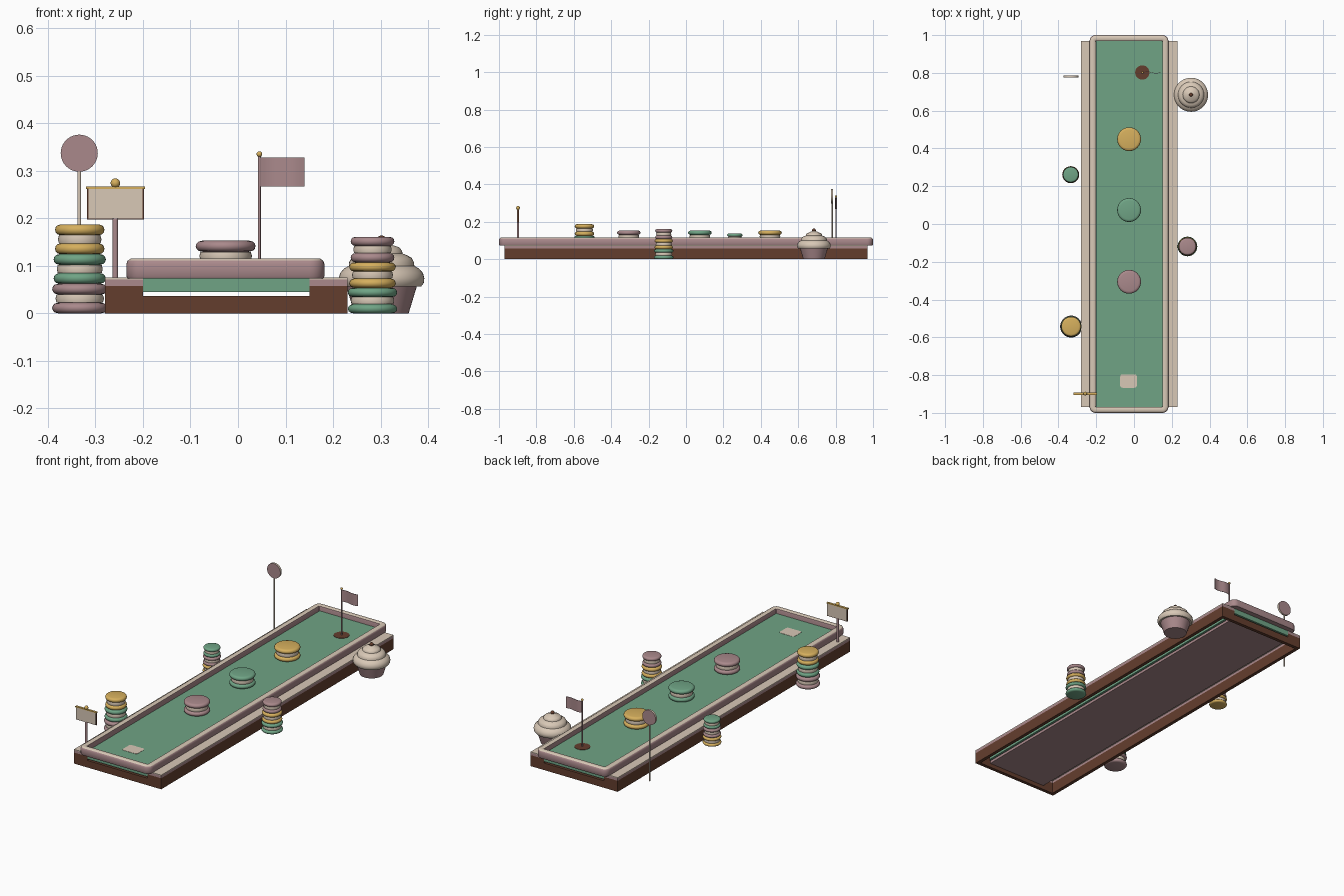
import bpy, bmesh, math
from mathutils import Vector, Matrix

if "Cube" in bpy.data.objects:
    bpy.data.objects.remove(bpy.data.objects["Cube"])

# ---- materials
def mat(name, c):
    m = bpy.data.materials.new(name)
    m.diffuse_color = (*c, 1)
    m.use_nodes = True
    m.node_tree.nodes["Principled BSDF"].inputs["Base Color"].default_value = m.diffuse_color
    return m

CREAM = mat("cream", (.69, .58, .47))
PINK = mat("dusty_pink", (.40, .25, .26))
GREEN = mat("mint_green", (.16, .37, .235))
GOLD = mat("caramel_gold", (.67, .43, .11))
BROWN = mat("chocolate_brown", (.127, .048, .027))

# ---- helpers
def finish(bm, name, mats, smooth=True):
    bmesh.ops.recalc_face_normals(bm, faces=bm.faces)
    me = bpy.data.meshes.new(name)
    bm.to_mesh(me)
    bm.free()
    ob = bpy.data.objects.new(name, me)
    bpy.context.collection.objects.link(ob)
    for m in mats:
        me.materials.append(m)
    if smooth:
        bpy.ops.object.select_all(action='DESELECT')
        ob.select_set(True)
        bpy.context.view_layer.objects.active = ob
        bpy.ops.object.shade_smooth_by_angle(angle=math.radians(40))
    return ob

def box(name, x0, x1, y0, y1, z0, z1, m):
    bm = bmesh.new()
    bmesh.ops.create_cube(bm, size=1)
    for v in bm.verts:
        v.co = Vector(((x0 + x1) / 2 + v.co.x * (x1 - x0),
                       (y0 + y1) / 2 + v.co.y * (y1 - y0),
                       (z0 + z1) / 2 + v.co.z * (z1 - z0)))
    return finish(bm, name, [m], False)

def lathe(name, x, y, profile, mats, pick=None, n=40):
    """Revolve (radius, z) points about a vertical axis; pick(k) gives each band's material."""
    bm = bmesh.new()
    rings = []
    for r, z in profile:
        rings.append([bm.verts.new((x + r * math.cos(t * math.tau / n),
                                    y + r * math.sin(t * math.tau / n), z)) for t in range(n)])
    for k, (a, b) in enumerate(zip(rings, rings[1:])):
        for i in range(n):
            f = bm.faces.new((a[i], a[(i + 1) % n], b[(i + 1) % n], b[i]))
            if pick:
                f.material_index = pick(k)
    bm.faces.new(rings[0][::-1])
    top = bm.faces.new(rings[-1])
    if pick:
        top.material_index = pick(len(profile) - 2)
    return finish(bm, name, mats)

def cylinder(name, x, y, z0, z1, r, m, n=16):
    return lathe(name, x, y, [(r, z0), (r, z1)], [m], n=n)

def ball(name, x, y, z, r, m):
    bm = bmesh.new()
    bmesh.ops.create_uvsphere(bm, u_segments=20, v_segments=12, radius=r,
                              matrix=Matrix.Translation((x, y, z)))
    return finish(bm, name, [m])

def biscuit(name, x, y, z, r, h, m):
    """Two rounded shells with a cream filling between them."""
    s = h * .36
    curve = [(.78, 0), (.9, .08), (.97, .25), (1, .5), (.97, .75), (.9, .92), (.78, 1)]

    def shell(zb):
        return [(r * a, zb + s * b) for a, b in curve]
    fill = [(r * .84, z + s), (r * .88, z + h / 2), (r * .84, z + h - s)]
    lathe(name, x, y, shell(z) + fill + shell(z + h - s), [m, CREAM],
          lambda k: 1 if 6 <= k <= 9 else 0)

def stack(name, x, y, h, layers):
    for i, (r, m) in enumerate(layers):
        biscuit(f"{name}_biscuit_{i + 1}", x, y, i * h, r, h, m)

def rounded_rect(x0, x1, y0, y1, r, seg=6):
    pts = []
    for cx, cy, a in ((x1 - r, y1 - r, 0), (x0 + r, y1 - r, 90),
                      (x0 + r, y0 + r, 180), (x1 - r, y0 + r, 270)):
        for i in range(seg + 1):
            t = math.radians(a + 90 * i / seg)
            pts.append((cx + r * math.cos(t), cy + r * math.sin(t)))
    return pts

# ---- open-bottomed base: outer walls, pink bands, cream ledges, floor panel
for side, xo, xi, s in (("left", -.28, -.2, 1), ("right", .23, .15, -1)):
    w = xo + s * .018
    box(f"{side}_wall", min(xo, w), max(xo, w), -.97, .97, 0, .058, BROWN)
    box(f"{side}_wall_band", min(xo, w), max(xo, w), -.97, .97, .058, .071, PINK)
    box(f"{side}_ledge", min(xo, xi), max(xo, xi), -.97, .97, .071, .075, CREAM)
    for end, y in (("front", -.97), ("back", .952)):
        box(f"{side}_{end}_cap", min(w, xi), max(w, xi), y, y + .018, .037, .058, BROWN)
        box(f"{side}_{end}_cap_band", min(w, xi), max(w, xi), y, y + .018, .058, .071, PINK)
for end, y in (("front", -.97), ("back", .952)):
    box(f"{end}_wall", -.262, .212, y, y + .018, 0, .037, BROWN)
box("floor_panel", -.2, .15, -.95, .95, .02, .035, PINK)

# ---- playing surface and raised rim
box("green_surface", -.2, .15, -.97, .97, .045, .088, GREEN)

bm = bmesh.new()
section = [(.003, .073), (0, .078), (0, .104), (.003, .111), (.009, .115),
           (.025, .115), (.030, .112), (.032, .105), (.032, .073)]
rings = []
for d, z in section:
    pts = rounded_rect(-.235 + d, .182 - d, -1 + d, 1 - d, max(.032 - d, .003))
    rings.append([bm.verts.new((px, py, z)) for px, py in pts])
for k, a in enumerate(rings):
    b = rings[(k + 1) % len(rings)]
    for i in range(len(a)):
        j = (i + 1) % len(a)
        f = bm.faces.new((a[i], a[j], b[j], b[i]))
        f.material_index = 1 if 3 <= k <= 5 else 0
finish(bm, "rim", [PINK, CREAM])

# ---- start mat and biscuit obstacles on the surface
bm = bmesh.new()
outline = rounded_rect(-.073, .015, -.867, -.796, .012)
base = bm.faces.new([bm.verts.new((px, py, .086)) for px, py in outline])
new = bmesh.ops.extrude_face_region(bm, geom=[base])["geom"]
bmesh.ops.translate(bm, vec=(0, 0, .0032), verts=[g for g in new if isinstance(g, bmesh.types.BMVert)])
finish(bm, "start_mat", [CREAM])
for nm, y, m in (("pink", -.306, PINK), ("green", .074, GREEN), ("gold", .449, GOLD)):
    biscuit(f"{nm}_obstacle", -.026, y, .088, .063, .065, m)

# ---- hole and flag
cylinder("hole", .044, .802, .086, .0895, .038, BROWN, 32)
cylinder("flag_pole", .045, .802, .088, .333, .003, PINK)
ball("flag_finial", .045, .802, .335, .006, GOLD)
bm = bmesh.new()
cols = []
for i in range(13):
    fx, fy = .047 + .093 * i / 12, .802 + .004 * math.sin(i / 12 * math.tau)
    cols.append([bm.verts.new((fx, fy + dy, z))
                 for dy, z in ((-.001, .267), (.001, .267), (.001, .328), (-.001, .328))])
for a, b in zip(cols, cols[1:]):
    for i in range(4):
        bm.faces.new((a[i], a[(i + 1) % 4], b[(i + 1) % 4], b[i]))
bm.faces.new(cols[0])
bm.faces.new(cols[-1])
finish(bm, "flag", [PINK])

# ---- biscuit stacks beside the course
stack("front_left_stack", -.333, -.543, .0623, [(.058, PINK), (.055, GREEN), (.052, GOLD)])
stack("right_stack", .283, -.119, .0537, [(.052, GREEN), (.049, GOLD), (.046, PINK)])
stack("back_left_stack", -.335, .261, .0457, [(.045, GOLD), (.043, PINK), (.041, GREEN)])

# ---- cupcake
wrapper = [(.057, 0), (.074, .056)]
frosting = [(.083, .056), (.089, .064), (.09, .074), (.087, .085), (.079, .094), (.069, .1),
            (.068, .108), (.063, .117), (.054, .122), (.044, .126), (.043, .132), (.037, .139),
            (.025, .143), (.018, .147), (.006, .151)]
lathe("cupcake", .302, .684, wrapper + frosting, [PINK, CREAM], lambda k: 0 if k == 0 else 1, 48)
ball("cupcake_topping", .302, .684, .154, .01, BROWN)

# ---- lollipop sign at the back left
cylinder("lollipop_stick", -.334, .781, 0, .3, .004, CREAM)
bm = bmesh.new()
bmesh.ops.create_cone(bm, cap_ends=True, segments=40, radius1=.039, radius2=.039, depth=.011,
                      matrix=Matrix.Translation((-.334, .781, .337)) @ Matrix.Rotation(math.pi / 2, 4, 'X'))
for f in bm.faces:
    f.normal_update()
    f.material_index = 0 if abs(f.normal.y) > .5 else 1
finish(bm, "lollipop_disc", [PINK, CREAM])

# ---- sign board at the front left
cylinder("sign_post", -.258, -.898, .07, .2, .006, PINK)
box("sign_backing", -.318, -.198, -.9, -.894, .197, .264, BROWN)
box("sign_face", -.315, -.201, -.903, -.9, .2, .262, CREAM)
box("sign_back_face", -.315, -.201, -.894, -.892, .2, .262, CREAM)
box("sign_trim", -.32, -.196, -.904, -.892, .262, .267, GOLD)
ball("sign_finial", -.258, -.898, .274, .01, GOLD)
